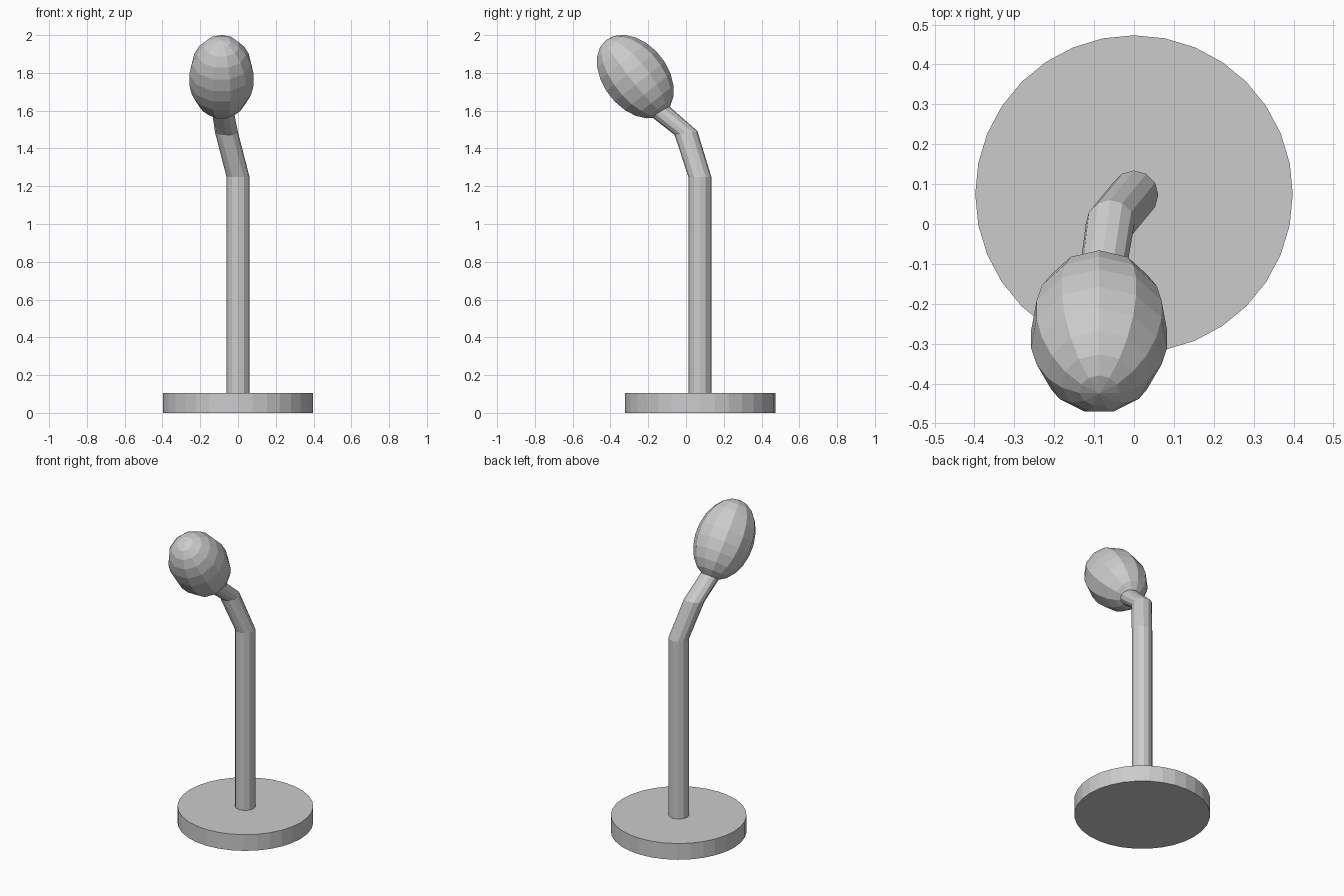
import bpy, bmesh
from math import sin, cos, pi, radians
from mathutils import Vector, Matrix

if "Cube" in bpy.data.objects:
    bpy.data.objects.remove(bpy.data.objects["Cube"])


def finish(bm, name):
    bmesh.ops.recalc_face_normals(bm, faces=bm.faces)
    mesh = bpy.data.meshes.new(name)
    bm.to_mesh(mesh)
    bm.free()
    obj = bpy.data.objects.new(name, mesh)
    bpy.context.collection.objects.link(obj)
    return obj


def loft(name, rings, sides):
    """Skin rings given as (centre, radius, tilt about x in degrees)."""
    bm = bmesh.new()
    loops = []
    for centre, radius, tilt in rings:
        rot = Matrix.Rotation(radians(tilt), 3, 'X')
        loops.append([bm.verts.new(Vector(centre) + rot @ Vector(
            (radius * sin(2 * pi * i / sides), radius * cos(2 * pi * i / sides), 0)))
            for i in range(sides)])
    for a, b in zip(loops, loops[1:]):
        for i in range(sides):
            j = (i + 1) % sides
            bm.faces.new((a[i], a[j], b[j], b[i]))
    bm.faces.new(loops[0])
    bm.faces.new(loops[-1])
    return finish(bm, name)


# Round foot
loft("base", [((0, 0.075, 0), 0.398, 0), ((0, 0.075, 0.105), 0.398, 0)], 32)

# Straight post with a bent neck running into the head
loft("post", [((0, 0.073, 0.05), 0.061, 0),
              ((0, 0.073, 1.25), 0.061, 0),
              ((-0.06, 0.0, 1.482), 0.061, 10),
              ((-0.086, -0.175, 1.628), 0.057, 28)], 12)

# Tilted, elongated low-poly head: 11 segments, 11 rings
SEG, LEN, RAD = 11, 0.248, 0.174
bm = bmesh.new()
rings = [[bm.verts.new((RAD * sin(pi * k / SEG) * sin(2 * pi * i / SEG),
                        RAD * sin(pi * k / SEG) * cos(2 * pi * i / SEG),
                        LEN * cos(pi * k / SEG))) for i in range(SEG)]
         for k in range(1, SEG)]
poles = [bm.verts.new((0, 0, LEN)), bm.verts.new((0, 0, -LEN))]
for i in range(SEG):
    j = (i + 1) % SEG
    bm.faces.new((poles[0], rings[0][i], rings[0][j]))
    bm.faces.new((poles[1], rings[-1][j], rings[-1][i]))
    for a, b in zip(rings, rings[1:]):
        bm.faces.new((a[i], b[i], b[j], a[j]))
bm.transform(Matrix.Translation((-0.0875, -0.27, 1.779)) @ Matrix.Rotation(radians(38.5), 4, 'X'))
finish(bm, "head")
